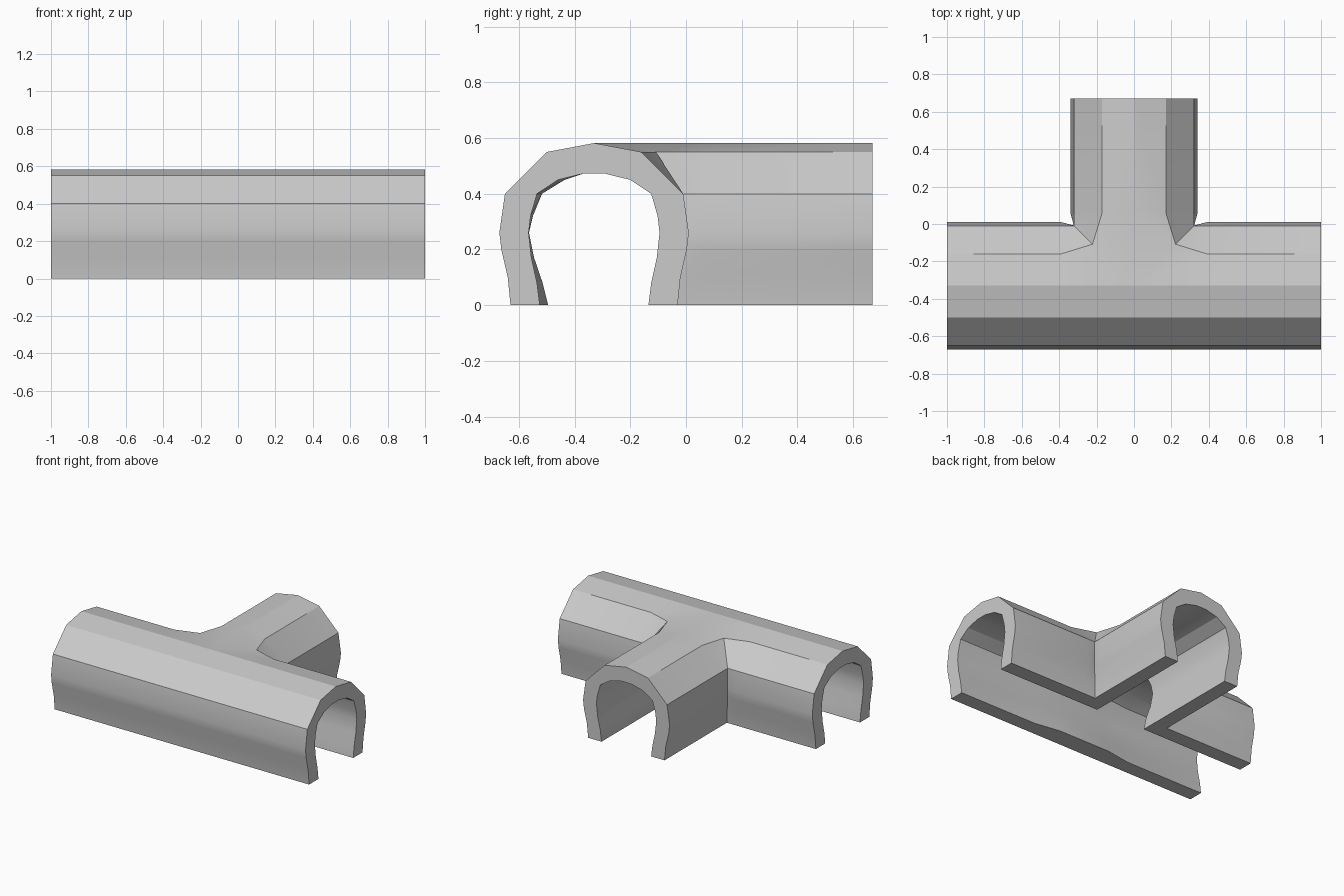
import bpy, bmesh

cube = bpy.data.objects.get("Cube")
if cube:
    bpy.data.objects.remove(cube)

AXIS = -0.33          # y of the main tunnel's crest
BRANCH_END = 0.67
BLEND = 0.39          # where the corner blend meets the straight walls

# Half cross-section as (offset from crest line, height)
OUTER = [(.30, 0), (.31, .1), (.333, .2), (.34, .26), (.32, .4), (.17, .55), (0, .582)]
INNER = [(0, .472), (.04, .472), (.13, .45), (.205, .4), (.228, .32), (.235, .26),
         (.225, .17), (.205, .08), (.195, 0)]
PROFILE = [(o, z, False) for o, z in OUTER] + [(o, z, True) for o, z in INNER]
TOP = len(OUTER) - 1  # open gap between outer and inner crest

bm = bmesh.new()


def sweep(stations, cap_first, cap_last):
    """Skin a row of half sections, closing the foot and the free ends."""
    rings = [[bm.verts.new(p) for p in ring] for ring in stations]
    n = len(PROFILE)
    for a, b in zip(rings, rings[1:]):
        for i in range(n):
            if i != TOP:
                j = (i + 1) % n
                bm.faces.new((a[i], a[j], b[j], b[i]))
    if cap_first:
        bm.faces.new(rings[0])
    if cap_last:
        bm.faces.new(rings[-1])


def front_section(x):
    # Inside of the front wall swells a little opposite the branch
    ring = []
    for o, z, inner in PROFILE:
        swell = 0
        if inner and o > .1 and abs(x) < .25:
            swell = .03 * abs(z - .25) / .25
        ring.append((x, AXIS - o + swell, z))
    return ring


def corner_section():
    # Mitre line between main tunnel and branch, with a filled shoulder
    ring = []
    for o, z, inner in PROFILE:
        c = o if inner else min(o, .322)
        if not inner and z == .55:
            c = .222
        ring.append((c, AXIS + c, z))
    return ring


# Front half of the main tunnel
sweep([front_section(x) for x in (-1, -BLEND, -.2, 0, .2, BLEND, 1)], True, True)

# Two mirrored quarters turning from the main tunnel into the branch
for side in (1, -1):
    path = [[(x, AXIS + o, z) for o, z, _ in PROFILE] for x in (1, BLEND)]
    path.append(corner_section())
    path += [[(o, y, z) for o, z, _ in PROFILE] for y in (AXIS + BLEND, BRANCH_END)]
    sweep([[(side * x, y, z) for x, y, z in ring] for ring in path], True, True)

bmesh.ops.remove_doubles(bm, verts=bm.verts, dist=.0005)
bmesh.ops.recalc_face_normals(bm, faces=bm.faces)

mesh = bpy.data.meshes.new("tunnel_junction")
bm.to_mesh(mesh)
bm.free()
tunnel = bpy.data.objects.new("tunnel_junction", mesh)
bpy.context.collection.objects.link(tunnel)

# Plain grey material
grey = bpy.data.materials.new("plain grey")
grey.use_nodes = True
colour = (.6, .6, .6, 1)
grey.diffuse_color = colour
grey.node_tree.nodes["Principled BSDF"].inputs["Base Color"].default_value = colour
mesh.materials.append(grey)

# Soft lower walls, crisp roof creases
bpy.ops.object.select_all(action='DESELECT')
tunnel.select_set(True)
bpy.context.view_layer.objects.active = tunnel
bpy.ops.object.shade_smooth_by_angle(angle=.33)
